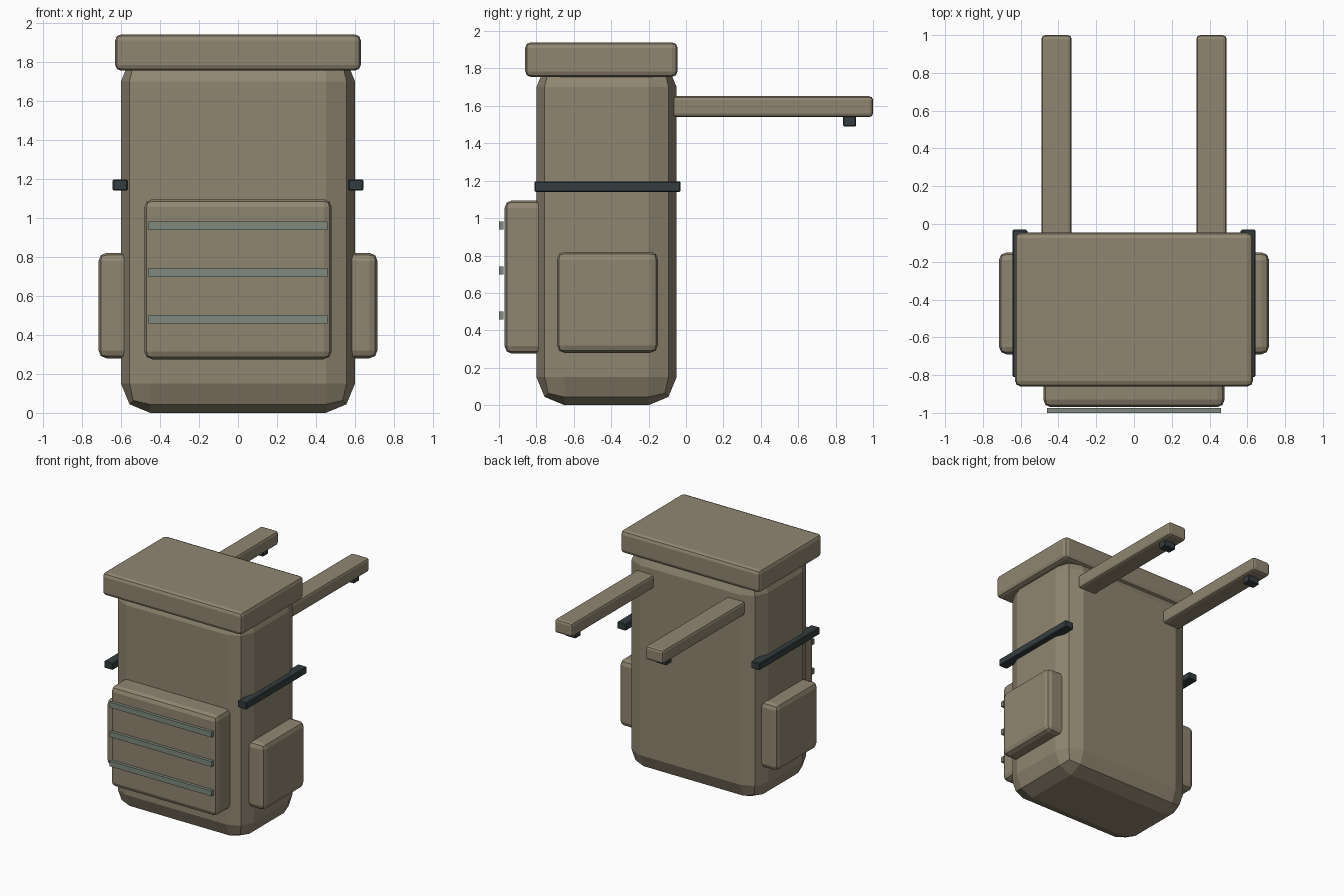
import bpy
import bmesh

if "Cube" in bpy.data.objects:
    bpy.data.objects.remove(bpy.data.objects["Cube"])


def material(name, rgb):
    m = bpy.data.materials.new(name)
    m.diffuse_color = (*rgb, 1)
    m.use_nodes = True
    m.node_tree.nodes["Principled BSDF"].inputs["Base Color"].default_value = m.diffuse_color
    return m


CANVAS = material("canvas", (0.28, 0.24, 0.165))
DARK = material("dark_webbing", (0.035, 0.048, 0.052))
TRIM = material("grey_trim", (0.21, 0.25, 0.21))


def box(name, lo, hi, mat, bevel=0.0, segments=2):
    """Flat-shaded box between two corners with optional bevelled edges."""
    bm = bmesh.new()
    bmesh.ops.create_cube(bm, size=1)
    for v in bm.verts:
        v.co = [(a + b) / 2 + c * (b - a) for a, b, c in zip(lo, hi, v.co)]
    if bevel:
        bmesh.ops.bevel(bm, geom=bm.edges[:], offset=bevel, segments=segments,
                        profile=0.5, affect='EDGES')
    mesh = bpy.data.meshes.new(name)
    bm.to_mesh(mesh)
    bm.free()
    mesh.materials.append(mat)
    obj = bpy.data.objects.new(name, mesh)
    bpy.context.collection.objects.link(obj)
    return obj


def pair(name, lo, hi, mat, bevel=0.0, segments=2):
    """Right-hand box and its mirror image on the left."""
    box(name + "_right", lo, hi, mat, bevel, segments)
    box(name + "_left", (-hi[0], lo[1], lo[2]), (-lo[0], hi[1], hi[2]),
        mat, bevel, segments)


# Main bag and lid
box("bag_body", (-0.60, -0.80, 0.0), (0.60, -0.05, 1.85), CANVAS, 0.15)
box("lid", (-0.63, -0.86, 1.755), (0.63, -0.045, 1.94), CANVAS, 0.03)

# Front pocket with three trim strips
box("front_pocket", (-0.48, -0.97, 0.275), (0.48, -0.73, 1.095), CANVAS, 0.04)
for i in range(3):
    z = 0.48 + 0.24 * i
    box(f"trim_strip_{i + 1}", (-0.46, -1.0, z - 0.022),
        (0.46, -0.975, z + 0.022), TRIM)

# Side pockets and compression straps
pair("side_pocket", (0.535, -0.69, 0.28), (0.715, -0.15, 0.82), CANVAS, 0.04)
pair("side_strap", (0.565, -0.81, 1.14), (0.643, -0.03, 1.197), DARK, 0.006, 1)

# Shoulder straps with buckles underneath
pair("shoulder_strap", (0.33, -0.07, 1.54), (0.49, 1.0, 1.652), CANVAS, 0.02)
pair("buckle", (0.36, 0.84, 1.49), (0.46, 0.91, 1.56), DARK, 0.006, 1)
